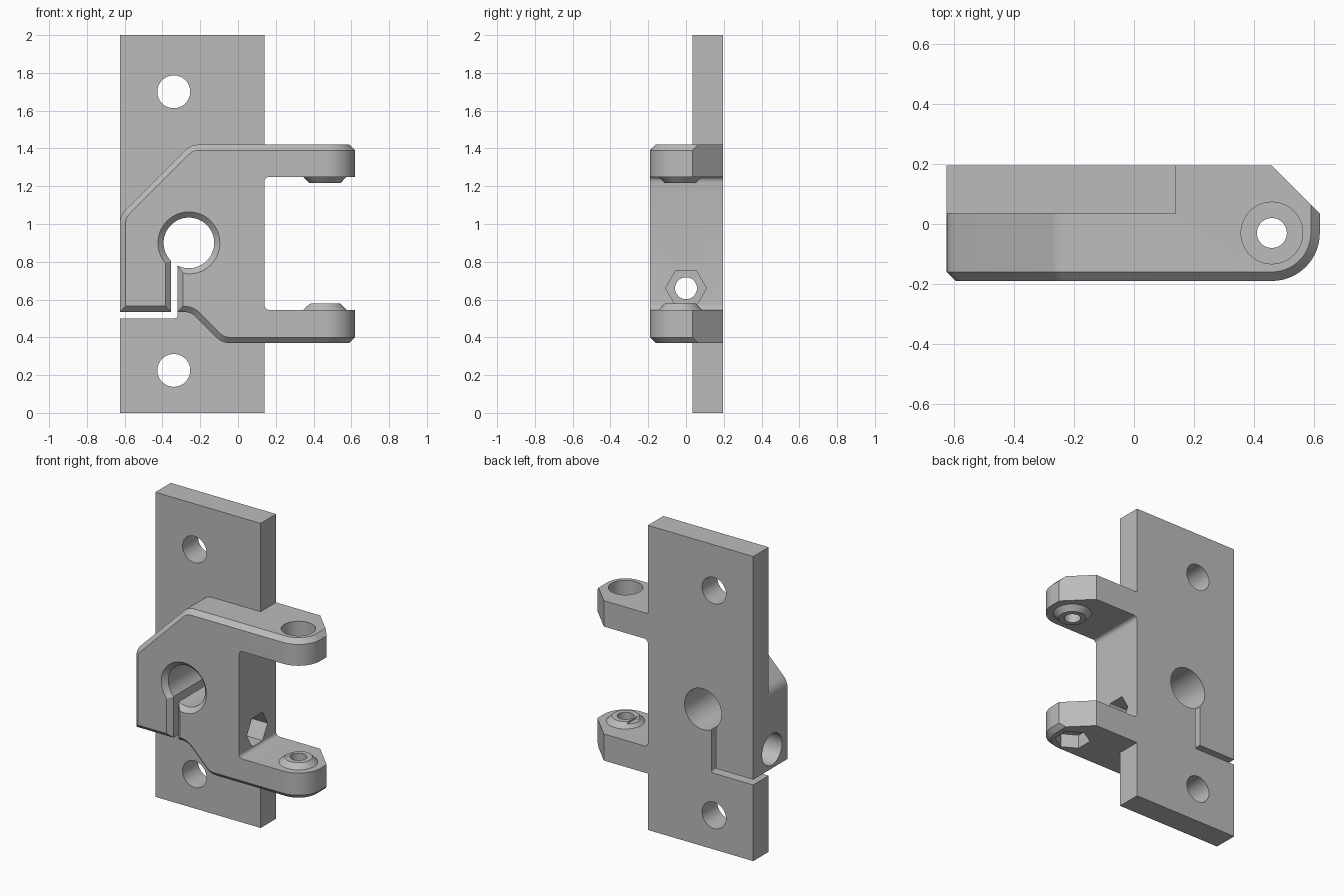
import bpy, bmesh
from math import cos, sin, pi, radians
from mathutils import Vector

if "Cube" in bpy.data.objects:
    bpy.data.objects.remove(bpy.data.objects["Cube"])

grey = bpy.data.materials.new("plain_grey")
grey.use_nodes = True
GREY = (0.5, 0.5, 0.5, 1)
grey.diffuse_color = GREY
grey.node_tree.nodes["Principled BSDF"].inputs["Base Color"].default_value = GREY

FRONT, BACK, CH = -0.19, 0.195, 0.03
LEFT, RIGHT, TIP = -0.625, 0.14, 0.62
LOW, HIGH = 0.37, 1.42            # outer faces of the two arms
GAP_LOW, GAP_HIGH = 0.545, 1.25   # inner faces of the two arms
PIN = (0.46, -0.03)               # arm hole centre in plan


def circle(cx, cy, r, n=48, turn=0.0):
    return [(cx + r * cos(2 * pi * i / n + turn), cy + r * sin(2 * pi * i / n + turn))
            for i in range(n)]


def rect(x0, x1, y0, y1):
    return [(x0, y0), (x1, y0), (x1, y1), (x0, y1)]


def rounded(corners, steps=5):
    """Outline from (x, y, setback) corners, each rounded by a quadratic curve."""
    out = []
    for i, (x, y, s) in enumerate(corners):
        p = Vector((x, y))
        if not s:
            out.append((x, y))
            continue
        a = p + (Vector(corners[i - 1][:2]) - p).normalized() * s
        b = p + (Vector(corners[(i + 1) % len(corners)][:2]) - p).normalized() * s
        for k in range(steps + 1):
            t = k / steps
            out.append(tuple(a * (1 - t) ** 2 + p * 2 * t * (1 - t) + b * t ** 2))
    return out


def loft(name, axis, *sections):
    """Solid through (outline, depth) sections stacked along an axis."""
    place = {"X": lambda u, v, d: (d, u, v),
             "Y": lambda u, v, d: (u, d, v),
             "Z": lambda u, v, d: (u, v, d)}[axis]
    bm = bmesh.new()
    rings = [[bm.verts.new(place(u, v, d)) for u, v in pts] for pts, d in sections]
    n = len(rings[0])
    for a, b in zip(rings, rings[1:]):
        for i in range(n):
            j = (i + 1) % n
            bm.faces.new((a[i], a[j], b[j], b[i]))
    bm.faces.new(rings[0])
    bm.faces.new(rings[-1])
    bmesh.ops.recalc_face_normals(bm, faces=bm.faces)
    mesh = bpy.data.meshes.new(name)
    bm.to_mesh(mesh)
    bm.free()
    mesh.materials.append(grey)
    obj = bpy.data.objects.new(name, mesh)
    bpy.context.collection.objects.link(obj)
    return obj


def combine(target, tool, operation="DIFFERENCE"):
    mod = target.modifiers.new(tool.name, "BOOLEAN")
    mod.operation, mod.object, mod.solver = operation, tool, "EXACT"
    bpy.context.view_layer.objects.active = target
    bpy.ops.object.modifier_apply(modifier=mod.name)
    bpy.data.objects.remove(tool)


# Clamp block with both arms still joined
outline = rounded([(LEFT, 0.535, 0), (-0.25, 0.535, 0.04), (-0.085, LOW, 0.04),
                   (TIP, LOW, 0), (TIP, HIGH, 0), (-0.25, HIGH, 0.04), (LEFT, 1.045, 0.04)])
bracket = loft("clamp_bracket", "Y", (outline, FRONT), (outline, BACK))

# Round the front of the arm tips, cut the back at an angle, chamfer the rim
bm = bmesh.new()
bm.from_mesh(bracket.data)
for y, segments in ((FRONT, 14), (BACK, 1)):
    tips = [e for e in bm.edges
            if all(v.co.x > TIP - 0.001 and abs(v.co.y - y) < 0.001 for v in e.verts)]
    bmesh.ops.bevel(bm, geom=tips, offset=0.16, offset_type="OFFSET", segments=segments,
                    profile=0.5, affect="EDGES", clamp_overlap=False)


def on_rim(e):
    a, b = (v.co for v in e.verts)
    if abs(a.z - b.z) > 1:
        return False
    front = max(a.y, b.y) < FRONT + 0.001
    level = any(max(abs(a.z - z), abs(b.z - z)) < 0.001 for z in (LOW, HIGH))
    return front or (level and min(a.x, b.x) > PIN[0] - 0.005 and max(a.y, b.y) < 0.04)


bmesh.ops.bevel(bm, geom=[e for e in bm.edges if on_rim(e)], offset=CH,
                offset_type="OFFSET", segments=1, affect="EDGES", clamp_overlap=False)
bmesh.ops.recalc_face_normals(bm, faces=bm.faces)
bm.to_mesh(bracket.data)
bm.free()

# Gap between the arms
gap = rounded([(RIGHT, GAP_LOW, 0.03), (0.8, GAP_LOW, 0), (0.8, GAP_HIGH, 0),
               (RIGHT, GAP_HIGH, 0.03)])
combine(bracket, loft("arm_gap", "Y", (gap, -0.5), (gap, 0.5)))

# Mounting plate
plate = rect(LEFT, RIGHT, 0, 2)
combine(bracket, loft("mounting_plate", "Y", (plate, 0.035), (plate, BACK)), "UNION")

# Raised bosses inside the arms
for face, d in ((GAP_LOW, 1), (GAP_HIGH, -1)):
    combine(bracket, loft("boss", "Z", (circle(*PIN, 0.115), face - d * 0.03),
                          (circle(*PIN, 0.115), face),
                          (circle(*PIN, 0.083), face + d * 0.033)), "UNION")

# Main bore and clamp slot, flared at the front
flare = CH + 0.01
combine(bracket, loft("bore", "Y", (circle(-0.26, 0.9, 0.134 + flare, 64), FRONT - 0.01),
                      (circle(-0.26, 0.9, 0.134, 64), FRONT + CH),
                      (circle(-0.26, 0.9, 0.134, 64), 0.4)))
slot = rounded([(-0.355, 0.5, 0), (-0.32, 0.5, 0.02), (-0.32, 0.85, 0), (-0.355, 0.85, 0)])
wide = [(x + (flare if x > -0.34 else -flare), z) for x, z in slot]
combine(bracket, loft("slot", "Y", (wide, FRONT - 0.01), (slot, FRONT + CH), (slot, 0.4)))
split = rect(-0.8, -0.345, 0.5, 0.535)
combine(bracket, loft("split", "Y", (split, -0.4), (split, 0.4)))

# Screw holes in the plate
for z in (0.225, 1.7):
    hole = circle(-0.34, z, 0.087)
    combine(bracket, loft("plate_hole", "Y", (hole, -0.4), (hole, 0.4)))

# Arm pin hole, head recess above, nut recess below
pin = circle(*PIN, 0.05, 32)
combine(bracket, loft("pin_hole", "Z", (pin, 0.2), (pin, 1.6)))
head = circle(*PIN, 0.103)
combine(bracket, loft("pin_head_recess", "Z", (head, 1.31), (head, 1.6)))
nut = circle(*PIN, 0.108, 6, pi / 2)
combine(bracket, loft("pin_nut_recess", "Z", (nut, 0.2), (nut, 0.46)))

# Clamp bolt hole with nut recess on one side and head recess on the other
bolt = circle(0, 0.66, 0.058, 32)
combine(bracket, loft("bolt_hole", "X", (bolt, -0.8), (bolt, 0.4)))
nut = circle(0, 0.66, 0.108, 6)
combine(bracket, loft("bolt_nut_recess", "X", (nut, 0), (nut, 0.4)))
head = circle(0, 0.66, 0.103)
combine(bracket, loft("bolt_head_recess", "X", (head, -0.8), (head, -0.5)))

bpy.ops.object.select_all(action="DESELECT")
bracket.select_set(True)
bpy.context.view_layer.objects.active = bracket
bpy.ops.object.shade_smooth_by_angle(angle=radians(25))
